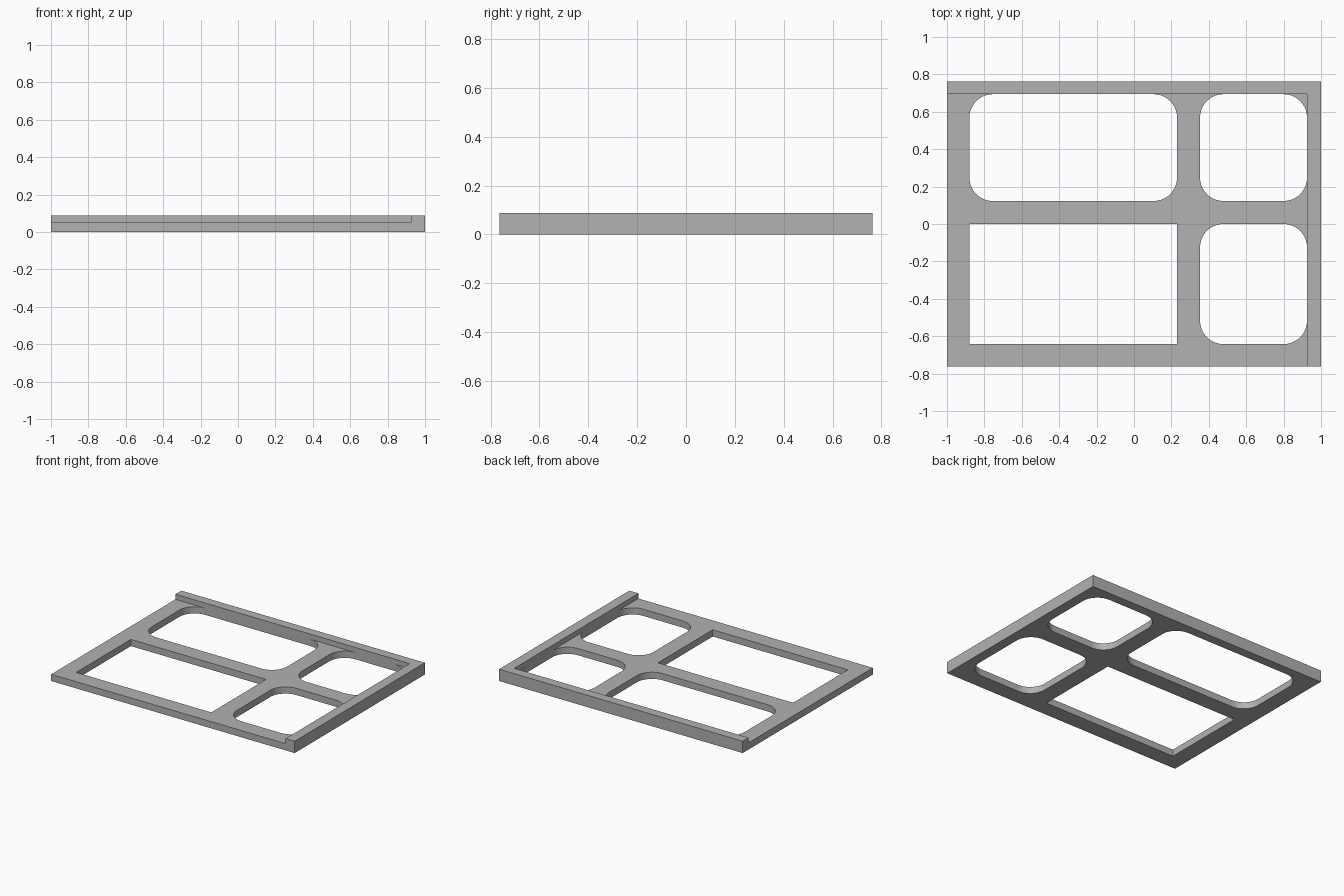
import bpy, bmesh, math

cube = bpy.data.objects.get("Cube")
if cube:
    bpy.data.objects.remove(cube, do_unlink=True)

HALF_X, HALF_Y = 1.0, 0.763
BASE, TOP = 0.05, 0.088
RIM_X, RIM_Y = 0.925, 0.694
RADIUS = 0.125

grey = bpy.data.materials.new("plain_grey")
grey.use_nodes = True
colour = (0.445, 0.445, 0.445, 1)
grey.diffuse_color = colour
grey.node_tree.nodes["Principled BSDF"].inputs["Base Color"].default_value = colour


def rectangle(x0, x1, y0, y1, r=0, steps=10):
    """Outline of a rectangle, with rounded corners when r is set."""
    if not r:
        return [(x0, y0), (x1, y0), (x1, y1), (x0, y1)]
    centres = [(x1 - r, y1 - r), (x0 + r, y1 - r), (x0 + r, y0 + r), (x1 - r, y0 + r)]
    points = []
    for corner, (cx, cy) in enumerate(centres):
        for i in range(steps + 1):
            a = math.pi / 2 * (corner + i / steps)
            points.append((cx + r * math.cos(a), cy + r * math.sin(a)))
    return points


def slab(name, outlines, z0, z1):
    """Extrude an outer outline, with any inner outlines left as holes."""
    curve = bpy.data.curves.new(name + "_profile", 'CURVE')
    curve.dimensions = '2D'
    curve.fill_mode = 'BOTH'
    curve.extrude = (z1 - z0) / 2
    for points in outlines:
        spline = curve.splines.new('POLY')
        spline.points.add(len(points) - 1)
        for p, (x, y) in zip(spline.points, points):
            p.co = (x, y, 0, 1)
        spline.use_cyclic_u = True
    helper = bpy.data.objects.new(name + "_profile", curve)
    bpy.context.collection.objects.link(helper)
    bpy.context.view_layer.update()
    graph = bpy.context.evaluated_depsgraph_get()
    mesh = bpy.data.meshes.new_from_object(helper.evaluated_get(graph))
    bpy.data.objects.remove(helper, do_unlink=True)

    # Weld the caps to the walls and lift into place
    bm = bmesh.new()
    bm.from_mesh(mesh)
    bmesh.ops.remove_doubles(bm, verts=bm.verts, dist=0.0001)
    bmesh.ops.translate(bm, verts=bm.verts, vec=(0, 0, (z0 + z1) / 2))
    bmesh.ops.recalc_face_normals(bm, faces=bm.faces)
    bm.to_mesh(mesh)
    bm.free()
    mesh.materials.clear()
    mesh.materials.append(grey)
    obj = bpy.data.objects.new(name, mesh)
    bpy.context.collection.objects.link(obj)
    bpy.ops.object.select_all(action='DESELECT')
    obj.select_set(True)
    bpy.context.view_layer.objects.active = obj
    bpy.ops.object.shade_smooth_by_angle(angle=math.radians(30))
    return obj


# Flat frame with four openings, the front right one square-cornered
wide, narrow = (-0.88, 0.23), (0.353, RIM_X)
back, front = (0.123, RIM_Y), (-0.642, 0.0)
slab("frame_plate", [
    rectangle(-HALF_X, HALF_X, -HALF_Y, HALF_Y),
    rectangle(*wide, *back, RADIUS),
    rectangle(*narrow, *back, RADIUS),
    rectangle(*narrow, *front, RADIUS),
    rectangle(*wide, *front),
], 0, BASE)

# Raised lip along the back and left edges
slab("raised_lip", [[
    (RIM_X, -HALF_Y), (HALF_X, -HALF_Y), (HALF_X, HALF_Y),
    (-HALF_X, HALF_Y), (-HALF_X, RIM_Y), (RIM_X, RIM_Y),
]], BASE, TOP)
